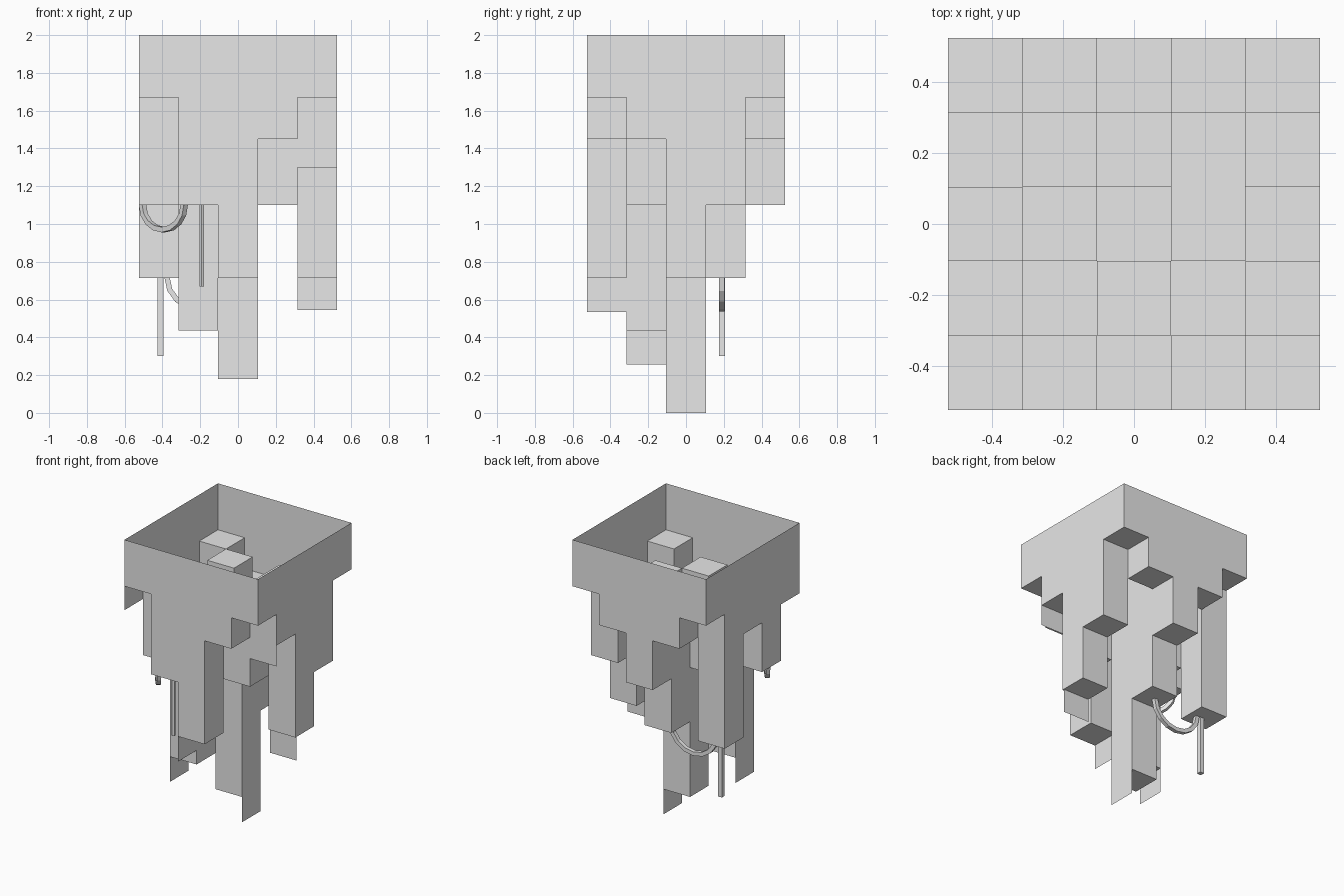
import bpy, bmesh, math
from mathutils import Vector

old = bpy.data.objects.get("Cube")
if old:
    bpy.data.objects.remove(old, do_unlink=True)

stone = bpy.data.materials.new("pale_grey_stone")
stone.use_nodes = True
grey = (0.8, 0.8, 0.8, 1)
stone.diffuse_color = grey
stone.node_tree.nodes["Principled BSDF"].inputs["Base Color"].default_value = grey

CELL, HALF, TOP = 0.21, 0.525, 2.0
# Underside levels, from highest (a) to lowest (f); rows run front to back
LEVEL = dict(a=1.67, b=1.45, c=1.10, d=0.715, e=0.435, f=0.18)
ROWS = ["acdba", "ceacb", "bcfad", "dadac", "abcba"]


def edge(i):
    return i * CELL - HALF


def height(i, j):
    if 0 <= i < len(ROWS) and 0 <= j < len(ROWS):
        return LEVEL[ROWS[j][i]]
    return TOP


def finish(name, bm):
    bmesh.ops.remove_doubles(bm, verts=bm.verts, dist=0.0001)
    mesh = bpy.data.meshes.new(name)
    bm.to_mesh(mesh)
    bm.free()
    mesh.materials.append(stone)
    obj = bpy.data.objects.new(name, mesh)
    bpy.context.collection.objects.link(obj)
    return obj


def quad(bm, corners):
    bm.faces.new([bm.verts.new(c) for c in corners])


# Open shell: a stepped floor, with a wall wherever the neighbour is higher
bm = bmesh.new()
for j in range(len(ROWS)):
    for i in range(len(ROWS)):
        z = height(i, j)
        x0, x1, y0, y1 = edge(i), edge(i + 1), edge(j), edge(j + 1)
        quad(bm, [(x0, y0, z), (x0, y1, z), (x1, y1, z), (x1, y0, z)])
        cx, cy, h = (x0 + x1) / 2, (y0 + y1) / 2, CELL / 2
        for dx, dy in ((1, 0), (-1, 0), (0, 1), (0, -1)):
            upper = height(i + dx, j + dy)
            if upper > z:
                ax, ay = cx + h * (dx + dy), cy + h * (dy - dx)
                bx, by = cx + h * (dx - dy), cy + h * (dy + dx)
                quad(bm, [(ax, ay, z), (bx, by, z), (bx, by, upper), (ax, ay, upper)])
finish("stepped_shell", bm)


# Thin slabs hanging below one side of a column
def hanging_slab(name, i, j, side, length):
    bm = bmesh.new()
    z = height(i, j)
    x0, x1, y0, y1 = edge(i), edge(i + 1), edge(j), edge(j + 1)
    ends = {"left": ((x1, y0), (x1, y1)), "right": ((x0, y1), (x0, y0)),
            "front": ((x0, y0), (x1, y0))}
    (ax, ay), (bx, by) = ends[side]
    quad(bm, [(ax, ay, z - length), (bx, by, z - length), (bx, by, z), (ax, ay, z)])
    return finish(name, bm)


hanging_slab("tip_slab", 2, 2, "left", 0.18)
hanging_slab("inner_slab", 1, 1, "right", 0.18)
hanging_slab("front_slab", 2, 0, "right", 0.18)
hanging_slab("corner_slab", 0, 0, "right", 0.17)
hanging_slab("short_slab", 4, 1, "front", 0.15)
side_slab = hanging_slab("side_slab", 4, 2, "front", 0.17)
side_slab.location.y = 0.015


# Straight roots
def root(name, x, y, top, bottom, sides, radius, turn):
    bm = bmesh.new()
    bmesh.ops.create_cone(bm, cap_ends=True, segments=sides, radius1=radius,
                          radius2=radius, depth=top - bottom)
    obj = finish(name, bm)
    obj.location = (x, y, (top + bottom) / 2)
    obj.rotation_euler.z = turn


root("front_root", -0.193, -0.45, 1.10, 0.67, 6, 0.0135, 0)
root("back_root", -0.41, 0.19, 0.715, 0.30, 4, 0.0225, math.pi / 4)


# Looped roots: square section swept along a half ellipse
def loop_root(name, start, end, sag, segments=8, half=0.014):
    a, b = Vector(start), Vector(end)
    mid, reach = (a + b) / 2, (b - a) / 2
    along = reach.normalized()
    across = along.cross(Vector((0, 0, 1)))
    bm = bmesh.new()
    rings = []
    for k in range(segments + 1):
        t = math.pi * k / segments
        p = mid - reach * math.cos(t) - Vector((0, 0, sag * math.sin(t)))
        out = -along * math.cos(t) - Vector((0, 0, math.sin(t)))
        rings.append([bm.verts.new(p + out * half * u + across * half * v)
                      for u, v in ((-1, -1), (1, -1), (1, 1), (-1, 1))])
    for r, s in zip(rings, rings[1:]):
        for n in range(4):
            m = (n + 1) % 4
            bm.faces.new((r[n], r[m], s[m], s[n]))
    bmesh.ops.recalc_face_normals(bm, faces=bm.faces)
    finish(name, bm)


loop_root("front_loop_root", (-0.505, -0.20, 1.10), (-0.285, -0.48, 1.10), 0.13)
loop_root("back_loop_root", (-0.375, 0.19, 0.715), (-0.02, 0.19, 0.715), 0.165)
